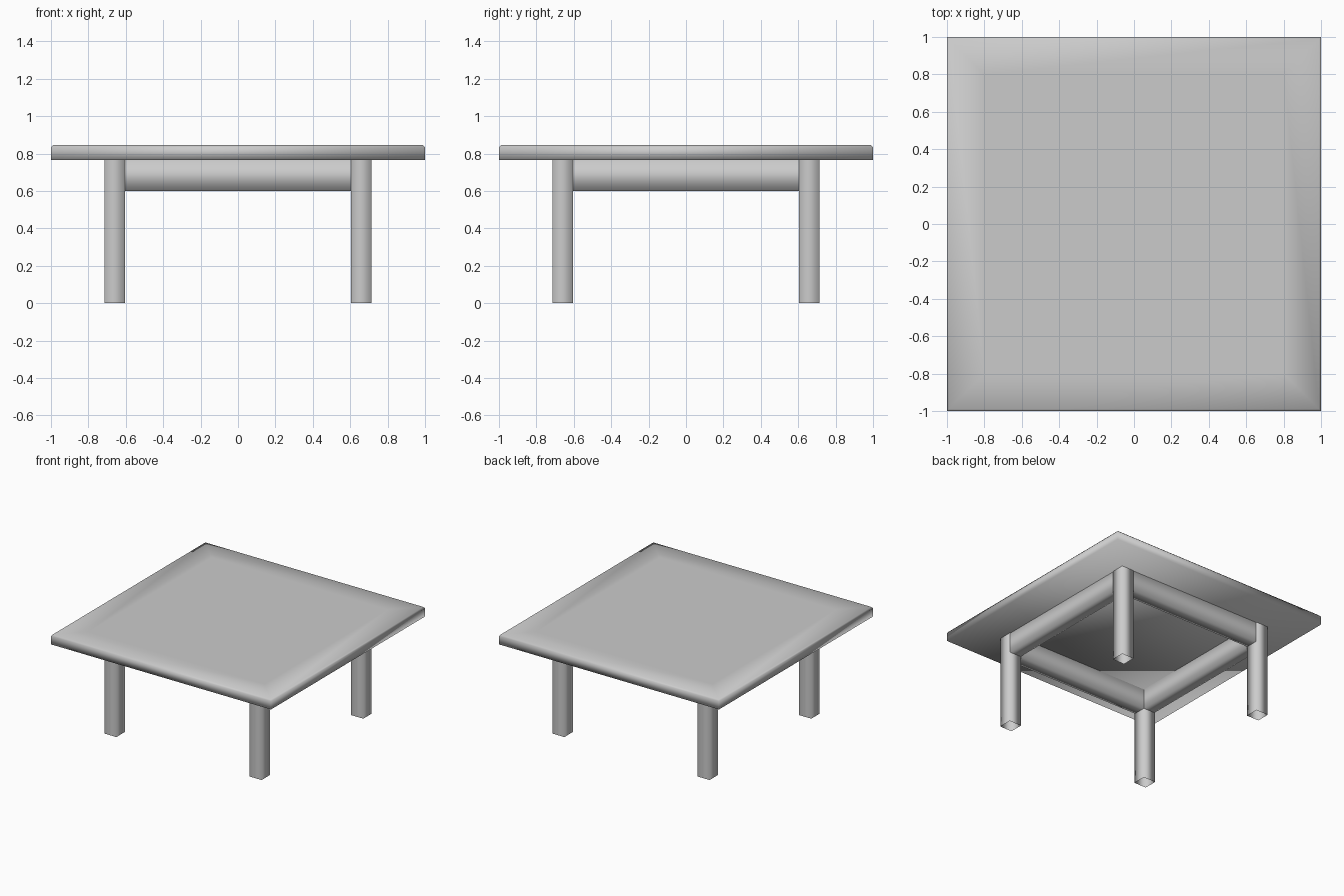
import bpy
import bmesh
from mathutils import Matrix, Vector

cube = bpy.data.objects.get("Cube")
if cube:
    bpy.data.objects.remove(cube, do_unlink=True)

# Single plain material
grey = bpy.data.materials.new("plain_grey")
grey.use_nodes = True
colour = (0.6, 0.6, 0.6, 1)
grey.diffuse_color = colour
grey.node_tree.nodes["Principled BSDF"].inputs["Base Color"].default_value = colour

UNDERSIDE, TOP = 0.765, 0.845
LEG_CENTRE, LEG_WIDTH = 0.66, 0.11
RAIL_BOTTOM = 0.6


def loft_square(name, rings, caps, matrix=Matrix()):
    """Join rectangular rings of (half_x, half_y, z) into a smooth shell."""
    bm = bmesh.new()
    loops = []
    for hx, hy, z in rings:
        corners = [(-hx, -hy), (hx, -hy), (hx, hy), (-hx, hy)]
        loops.append([bm.verts.new((x, y, z)) for x, y in corners])
    for low, high in zip(loops, loops[1:]):
        for i in range(4):
            j = (i + 1) % 4
            bm.faces.new((low[i], low[j], high[j], high[i]))
    if caps:
        bm.faces.new(loops[0][::-1])
        bm.faces.new(loops[-1])
    bm.transform(matrix)
    for face in bm.faces:
        face.smooth = True
    bm.normal_update()
    mesh = bpy.data.meshes.new(name)
    bm.to_mesh(mesh)
    bm.free()
    mesh.materials.append(grey)
    obj = bpy.data.objects.new(name, mesh)
    bpy.context.collection.objects.link(obj)
    return obj


# Tabletop with a softened upper rim
loft_square("tabletop", [
    (1, 1, UNDERSIDE),
    (1, 1, TOP - 0.012),
    (0.99, 0.99, TOP),
    (0.8, 0.8, TOP),
], caps=True)

# Four hollow square legs
half = LEG_WIDTH / 2
for y, end in ((-1, "front"), (1, "back")):
    for x, side in ((-1, "right"), (1, "left")):
        place = Matrix.Translation((x * LEG_CENTRE, y * LEG_CENTRE, 0))
        loft_square(f"{end}_{side}_leg",
                    [(half, half, 0), (half, half, UNDERSIDE)], False, place)

# Four rails between the legs, each a square tube laid on its side
rail_length = LEG_CENTRE - half
rail_half_height = (UNDERSIDE - RAIL_BOTTOM) / 2
rail_z = (UNDERSIDE + RAIL_BOTTOM) / 2
lay_down = Matrix.Rotation(1.5707963, 4, "Y")
for turn, name in enumerate(("left", "back", "right", "front")):
    spin = Matrix.Rotation(turn * 1.5707963, 4, "Z")
    offset = Matrix.Translation(Vector((LEG_CENTRE - 0.002, 0, rail_z)))
    along = Matrix.Rotation(1.5707963, 4, "Z")
    loft_square(f"{name}_rail", [
        (rail_half_height, half - 0.003, -rail_length),
        (rail_half_height, half - 0.003, rail_length),
    ], False, spin @ offset @ along @ lay_down)
